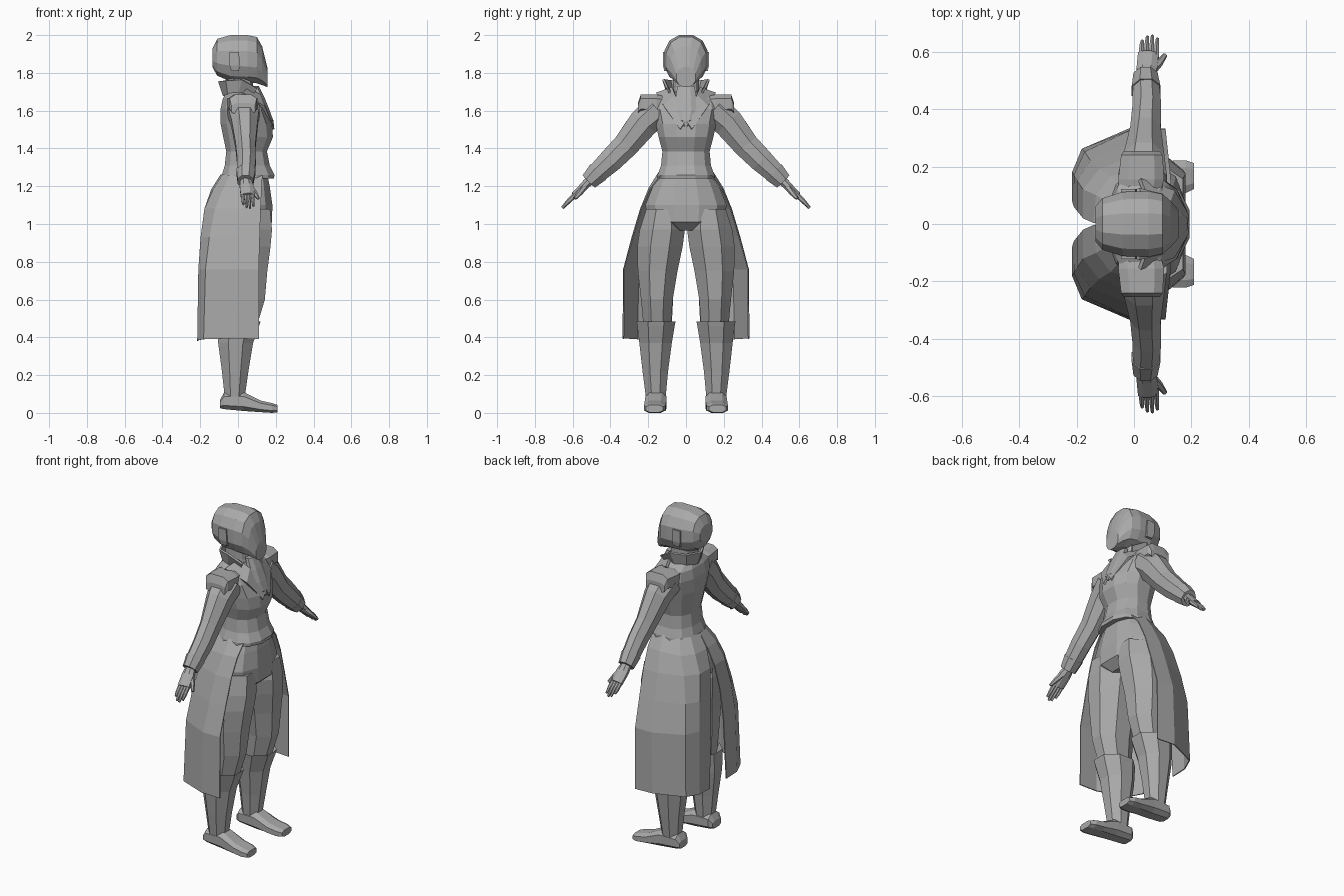
import bpy, bmesh, math
from mathutils import Vector

grey = bpy.data.materials.new("plain grey")
grey.diffuse_color = (0.4, 0.4, 0.4, 1)


def add_mesh(name, verts, faces, mirror=False, thick=0):
    """Make an object; optionally mirrored to the -y side and given thickness."""
    bm = bmesh.new()
    vs = [bm.verts.new(v) for v in verts]
    for f in faces:
        bm.faces.new([vs[i] for i in f])
    bmesh.ops.recalc_face_normals(bm, faces=bm.faces)
    me = bpy.data.meshes.new(name)
    bm.to_mesh(me)
    bm.free()
    me.materials.append(grey)
    ob = bpy.data.objects.new(name, me)
    bpy.context.collection.objects.link(ob)
    if thick:
        m = ob.modifiers.new("thickness", 'SOLIDIFY')
        m.thickness, m.offset = thick, 0
    if mirror:
        m = ob.modifiers.new("mirror", 'MIRROR')
        m.use_axis = (False, True, False)
        m.use_clip = True
    return ob


def loft(name, rings, mirror=False, closed=True, thick=0):
    """Skin rings of points; closed rings are capped, open ones are sheets."""
    n = len(rings[0])
    verts = [p for r in rings for p in r]
    faces = []
    for k in range(len(rings) - 1):
        for i in range(n if closed else n - 1):
            j = (i + 1) % n
            faces.append((k * n + i, k * n + j, k * n + n + j, k * n + n + i))
    if closed:
        faces += [list(range(n)), list(range(len(verts) - n, len(verts)))]
    return add_mesh(name, verts, faces, mirror, thick)


def section(a0, a1, b0, b1, n=8, p=1.0):
    """Rounded polygon filling the rectangle a0..a1, b0..b1."""
    pts = []
    for i in range(n):
        t = (i + .5) * math.tau / n
        pts.append([math.copysign(abs(f(t)) ** p, f(t)) for f in (math.cos, math.sin)])
    m = max(q[0] for q in pts)
    return [((a0 + a1) / 2 + (a1 - a0) / 2 * q[0] / m,
             (b0 + b1) / 2 + (b1 - b0) / 2 * q[1] / m) for q in pts]


def upright(name, rows, n=8, p=1.0, mirror=False):
    """Rows of z, x0, x1, y0, y1."""
    return loft(name, [[(x, y, z) for x, y in section(x0, x1, y0, y1, n, p)]
                       for z, x0, x1, y0, y1 in rows], mirror)


def body(name, rows, n=12, p=0.85):
    """Central part: rows of z, x0, x1, half width."""
    return upright(name, [(z, a, b, -h, h) for z, a, b, h in rows], n, p)


def lengthwise(name, rows, n=8, p=1.0, mirror=False):
    """Rows of x, y0, y1, z0, z1."""
    return loft(name, [[(x, y, z) for y, z in section(y0, y1, z0, z1, n, p)]
                       for x, y0, y1, z0, z1 in rows], mirror)


def limb(name, rows, n=8):
    """Tube along a path: rows of x, y, z, radius in x, radius across."""
    c = [Vector(r[:3]) for r in rows]
    rings = []
    for i, r in enumerate(rows):
        d = (c[min(i + 1, len(c) - 1)] - c[max(i - 1, 0)]).normalized()
        v = d.cross(Vector((1, 0, 0))).normalized()
        u = v.cross(d)
        rings.append([c[i] + u * a + v * b for a, b in section(-r[3], r[3], -r[4], r[4], n)])
    return loft(name, rings, True)


# head with ears and neck
lengthwise("head", [(x, -h, h, z0, z1) for x, h, z0, z1 in (
    (-.135, .06, 1.83, 1.93), (-.11, .09, 1.785, 1.98), (-.04, .112, 1.755, 2.0),
    (.05, .115, 1.75, 2.0), (.10, .104, 1.745, 1.99), (.128, .08, 1.735, 1.94),
    (.155, .05, 1.725, 1.83))], 12, .85)
upright("ear", [(1.81, -.035, .005, .09, .115), (1.84, -.045, .01, .09, .122),
                (1.91, -.045, .005, .09, .122)], 4, mirror=True)
body("neck", [(1.66, -.07, .09, .075), (1.72, -.065, .08, .068), (1.79, -.065, .08, .068)])

# jacket, standing collar, lapels and neck cloth
body("jacket", [(1.24, -.088, .19, .15), (1.26, -.085, .193, .15), (1.31, -.07, .168, .132),
                (1.385, -.062, .153, .125), (1.46, -.078, .185, .145), (1.53, -.092, .18, .16),
                (1.61, -.092, .15, .18), (1.665, -.08, .115, .17), (1.70, -.06, .085, .09)])
loft("standing_collar", [
    [(.07, .07, 1.67), (0, .09, 1.67), (-.05, .065, 1.68), (-.075, 0, 1.68)],
    [(.10, .10, 1.72), (.02, .12, 1.765), (-.06, .085, 1.76), (-.10, 0, 1.755)]],
    True, False, .012)
loft("lapel", [
    [(.02, .155, 1.69), (.135, .115, 1.62), (.185, .03, 1.50)],
    [(.05, .07, 1.72), (.115, .055, 1.68), (.18, .0, 1.545)]], True, False, .016)
body("neck_cloth", [(1.73, .07, .11, .045), (1.67, .09, .14, .055), (1.60, .12, .168, .06),
                    (1.55, .14, .186, .04), (1.515, .16, .188, .008)], 8)

# shoulder caps, sleeves and cuffs
loft("shoulder_cap", [[(x, y, z) for x, z in section(x0, x1, z0, z1, 8, .6)]
                      for y, x0, x1, z0, z1 in ((.10, -.05, .09, 1.60, 1.675),
                                                (.155, -.055, .105, 1.58, 1.685),
                                                (.24, -.045, .10, 1.59, 1.685),
                                                (.255, -.035, .09, 1.58, 1.64))], True)
limb("sleeve", [(.03, .15, 1.60, .085, .085), (.035, .225, 1.535, .07, .08),
                (.04, .32, 1.415, .053, .068), (.045, .40, 1.335, .05, .063),
                (.042, .475, 1.265, .046, .053)])
limb("cuff", [(.042, .465, 1.275, .05, .058), (.04, .515, 1.225, .042, .046)])

# hands
limb("palm", [(.04, .50, 1.24, .026, .026), (.045, .54, 1.20, .036, .022),
              (.05, .592, 1.15, .036, .018)])
for i, tip in enumerate((.638, .652, .655, .645)):
    x = .025 + i * .0175
    limb("finger", [(x, .58, 1.16, .009, .012), (x + .002, .62, 1.122, .008, .011),
                    (x + .004, tip, 1.125 - (tip - .62) * 1.15, .005, .007)], 6)
limb("thumb", [(.06, .535, 1.20, .016, .016), (.088, .562, 1.165, .012, .013),
               (.108, .588, 1.135, .007, .008)], 6)

# hips and trousers
body("hips", [(1.29, -.06, .15, .125), (1.2, -.10, .168, .175), (1.1, -.13, .182, .215),
              (1.01, -.13, .18, .20), (.965, -.08, .13, .08)])
upright("trouser_leg", [(1.08, -.10, .17, .03, .21), (.97, -.125, .18, .006, .245),
                        (.88, -.115, .172, .018, .258), (.75, -.10, .155, .045, .255),
                        (.6, -.09, .142, .07, .238), (.46, -.08, .10, .08, .225)], mirror=True)

# boots
upright("boot_shaft", [(.44, -.09, .09, .085, .235), (.485, -.105, .12, .055, .262),
                       (.46, -.105, .112, .06, .258), (.37, -.105, .08, .075, .247),
                       (.22, -.085, .055, .095, .23), (.08, -.07, .035, .108, .212)], mirror=True)
lengthwise("boot_foot", [(-.095, .12, .20, .025, .07), (-.075, .105, .212, .02, .105),
                         (.03, .103, .215, .01, .11), (.12, .105, .22, .004, .065),
                         (.18, .108, .222, .0, .052), (.21, .122, .212, .003, .042)],
           8, .7, True)

# split coat tails, from waist to hem
loft("coat_tail", [
    [(.13, .12, 1.27), (.05, .145, 1.27), (-.04, .12, 1.26), (-.08, .07, 1.26), (-.09, 0, 1.26)],
    [(.125, .185, 1.19), (.04, .195, 1.19), (-.08, .165, 1.18), (-.13, .1, 1.18), (-.14, .004, 1.18)],
    [(.12, .235, 1.08), (.02, .24, 1.08), (-.12, .19, 1.08), (-.175, .12, 1.08), (-.175, .02, 1.08)],
    [(.115, .28, .93), (.01, .285, .93), (-.15, .22, .93), (-.195, .15, .93), (-.195, .045, .93)],
    [(.11, .328, .76), (0, .33, .76), (-.17, .25, .76), (-.207, .17, .76), (-.207, .06, .76)],
    [(.11, .33, .39), (-.01, .333, .395), (-.18, .26, .39), (-.213, .18, .385), (-.213, .08, .38)]],
    True, False, .006)
